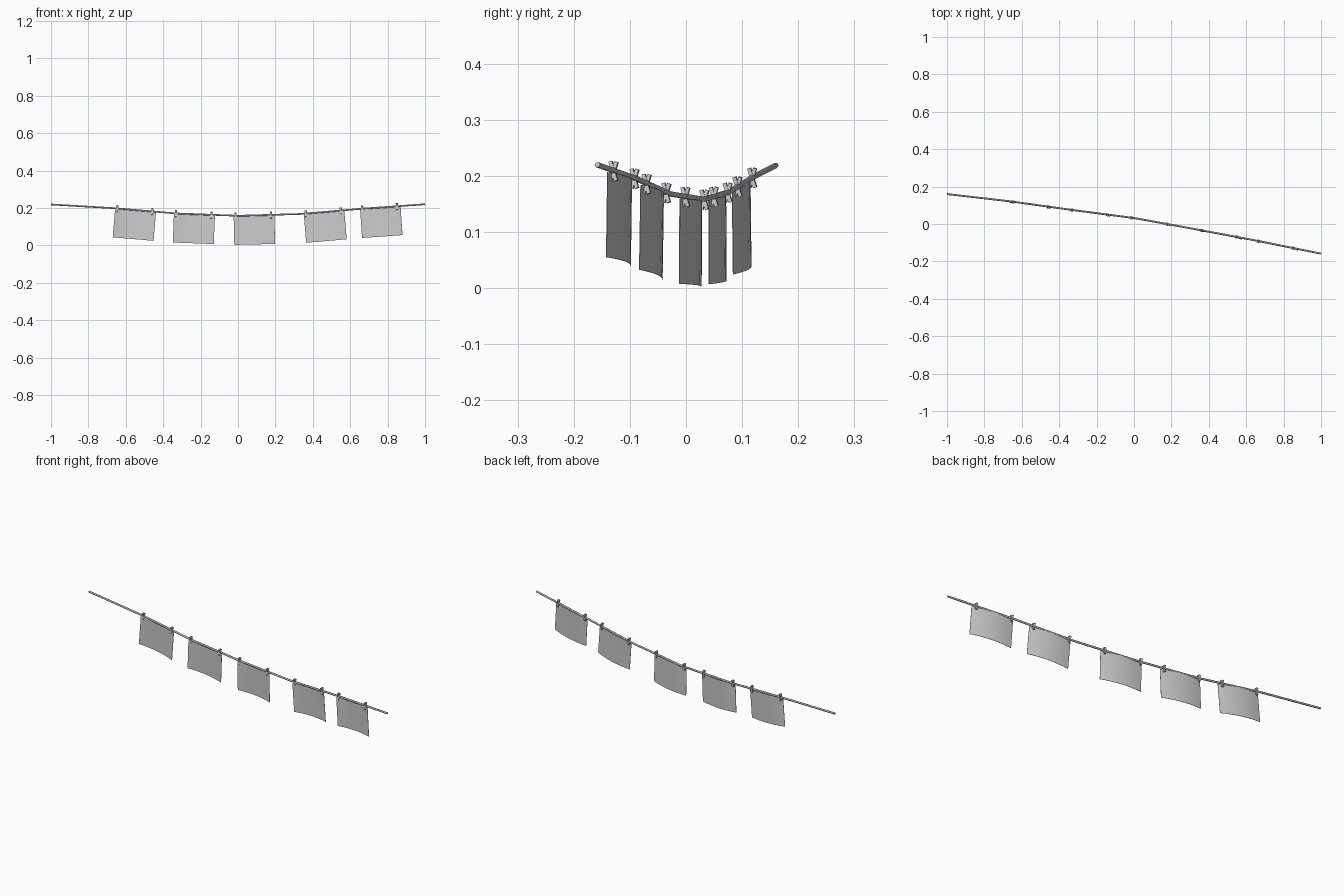
import bpy, bmesh, math
from mathutils import Vector, Matrix

if "Cube" in bpy.data.objects:
    bpy.data.objects.remove(bpy.data.objects["Cube"])

# Centreline of the sagging line
LINE = [Vector(p) for p in [
    (-0.999, 0.16, 0.219), (-0.66, 0.121, 0.199), (-0.33, 0.075, 0.171),
    (0, 0.032, 0.1585), (0.33, -0.028, 0.168), (0.66, -0.09, 0.196),
    (0.999, -0.158, 0.220)]]


def on_line(x):
    for a, b in zip(LINE, LINE[1:]):
        if x <= b.x:
            return a.lerp(b, (x - a.x) / (b.x - a.x))
    return LINE[-1].copy()


def frame_at(origin, tangent):
    # local x along the line, y to the back, z up
    x = tangent.normalized()
    y = Vector((0, 0, 1)).cross(x).normalized()
    z = x.cross(y)
    m = Matrix((x, y, z)).transposed().to_4x4()
    m.translation = origin
    return m


def finish(name, bm, matrix):
    bmesh.ops.recalc_face_normals(bm, faces=bm.faces)
    me = bpy.data.meshes.new(name)
    bm.to_mesh(me)
    bm.free()
    ob = bpy.data.objects.new(name, me)
    ob.matrix_world = matrix
    bpy.context.collection.objects.link(ob)
    return ob


def make_rope():
    cu = bpy.data.curves.new("rope", 'CURVE')
    cu.dimensions = '3D'
    cu.bevel_depth = 0.005
    cu.bevel_resolution = 1
    cu.use_fill_caps = True
    sp = cu.splines.new('POLY')
    sp.points.add(len(LINE) - 1)
    for p, co in zip(sp.points, LINE):
        p.co = (*co, 1)
    bpy.context.collection.objects.link(bpy.data.objects.new("rope", cu))


def make_sheet(name, matrix, w=0.221, h=0.152, bow=0.013, n=8):
    # Thin sheet bowed backward across its width
    bm = bmesh.new()
    cols = []
    for i in range(n + 1):
        t = 2 * i / n - 1
        y = -0.008 + bow * (1 - t * t)
        cols.append([[bm.verts.new((t * w / 2, y + d, z))
                      for z in (-0.004, -0.004 - h)] for d in (-0.0005, 0.0005)])
    for (f0, b0), (f1, b1) in zip(cols, cols[1:]):
        bm.faces.new((f0[0], f1[0], f1[1], f0[1]))
        bm.faces.new((b0[0], b0[1], b1[1], b1[0]))
        bm.faces.new((f0[0], b0[0], b1[0], f1[0]))
        bm.faces.new((f0[1], f1[1], b1[1], b0[1]))
    for f, b in (cols[0], cols[-1]):
        bm.faces.new((f[0], f[1], b[1], b[0]))
    ob = finish(name, bm, matrix)
    for p in ob.data.polygons:
        p.use_smooth = abs(p.normal.y) > 0.7
    ob.data.set_sharp_from_angle(angle=math.radians(30))


def make_peg(name, matrix):
    # Two flat legs crossing at the line
    bm = bmesh.new()
    for s in (-1, 1):
        m = (Matrix.Translation((s * 0.0008, -0.001, -0.001))
             @ Matrix.Rotation(s * math.radians(17), 4, 'X')
             @ Matrix.Diagonal((0.010, 0.0065, 0.036, 1)))
        bmesh.ops.create_cube(bm, size=1, matrix=m)
    finish(name, bm, matrix)


make_rope()
pairs = [(-0.645, -0.458), (-0.332, -0.142), (-0.013, 0.177),
         (0.363, 0.55), (0.665, 0.85)]
for i, (xa, xb) in enumerate(pairs, 1):
    a, b = on_line(xa), on_line(xb)
    centre = (a + b) / 2 + (b - a).normalized() * 0.005
    make_sheet(f"hanging_sheet_{i}", frame_at(centre, b - a))
    for side, p in (("left", a), ("right", b)):
        make_peg(f"clothes_peg_{i}_{side}", frame_at(p, b - a))
